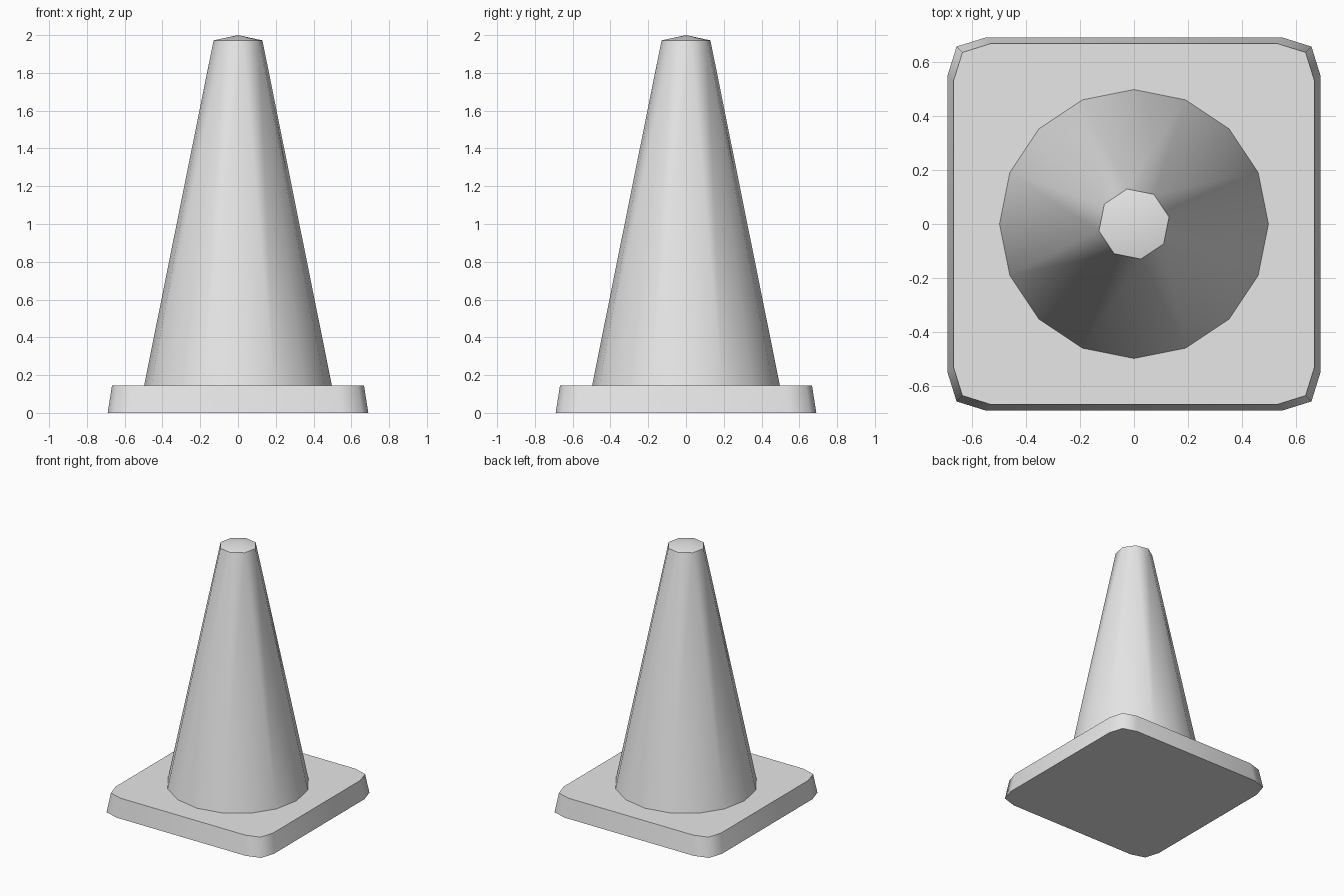
import bpy
import bmesh
import math

default = bpy.data.objects.get("Cube")
if default:
    bpy.data.objects.remove(default, do_unlink=True)

grey = bpy.data.materials.new("light_grey")
grey.use_nodes = True
grey.diffuse_color = (0.8, 0.8, 0.8, 1)
grey.node_tree.nodes["Principled BSDF"].inputs["Base Color"].default_value = (0.8, 0.8, 0.8, 1)


def ring(bm, points, z):
    return [bm.verts.new((x, y, z)) for x, y in points]


def circle(radius, sides, start=0.0):
    angles = [start + math.tau * i / sides for i in range(sides)]
    return [(radius * math.cos(a), radius * math.sin(a)) for a in angles]


def finish(bm, name):
    bmesh.ops.recalc_face_normals(bm, faces=bm.faces)
    mesh = bpy.data.meshes.new(name)
    bm.to_mesh(mesh)
    bm.free()
    mesh.materials.append(grey)
    obj = bpy.data.objects.new(name, mesh)
    bpy.context.collection.objects.link(obj)
    bpy.ops.object.select_all(action="DESELECT")
    obj.select_set(True)
    bpy.context.view_layer.objects.active = obj
    bpy.ops.object.shade_smooth_by_angle(angle=math.radians(60))
    return obj


BASE_TOP = 0.145

# Square foot: one rounded corner turned four times, tapering upwards
corner = [(0.69, 0.547), (0.656, 0.656), (0.547, 0.69)]
outline = []
for turn in range(4):
    for x, y in corner:
        outline.append((x, y))
    corner = [(-y, x) for x, y in corner]

bm = bmesh.new()
low = ring(bm, outline, 0)
high = ring(bm, [(x * 0.967, y * 0.967) for x, y in outline], BASE_TOP)
bm.faces.new(low)
bm.faces.new(high)
for i in range(len(low)):
    j = (i + 1) % len(low)
    bm.faces.new((low[i], low[j], high[j], high[i]))
finish(bm, "base_plate")

# Cone: sixteen sides at the foot merging into eight at the tip
bm = bmesh.new()
foot = ring(bm, circle(0.497, 16), BASE_TOP)
tip = ring(bm, circle(0.132, 8, math.tau / 32), 1.972)
apex = bm.verts.new((0, 0, 2))
for i in range(8):
    a, b, c = foot[2 * i], foot[2 * i + 1], foot[(2 * i + 2) % 16]
    t, u = tip[i], tip[(i + 1) % 8]
    bm.faces.new((a, b, t))
    bm.faces.new((b, c, u, t))
    bm.faces.new((t, u, apex))
finish(bm, "cone_body")
